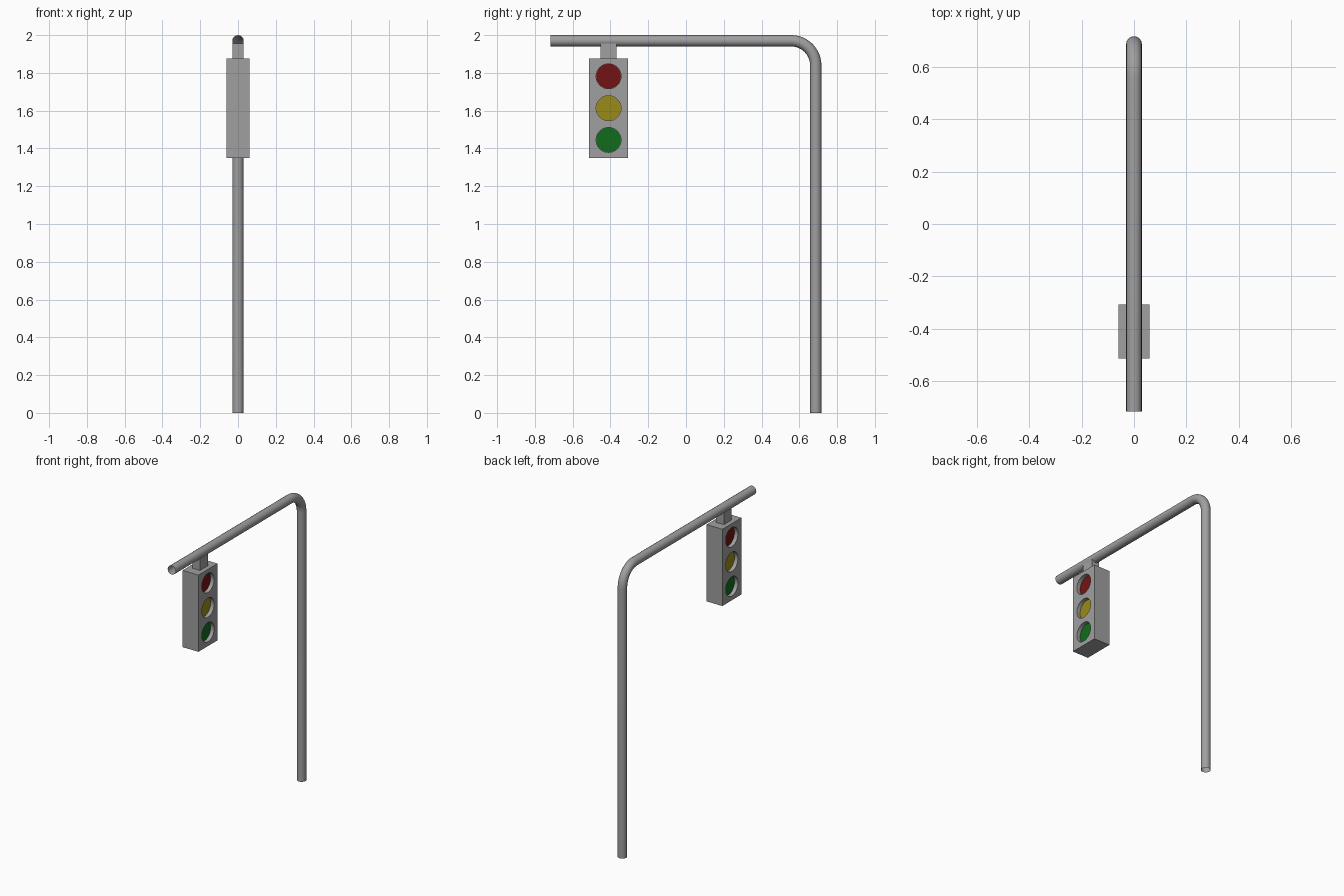
import bpy, math

if "Cube" in bpy.data.objects:
    bpy.data.objects.remove(bpy.data.objects["Cube"])

POLE_Y, ARM_Z, R, BEND = 0.687, 1.97, 0.03, 0.13
LIGHT_Y = -0.41


def material(name, rgb):
    mat = bpy.data.materials.new(name)
    mat.diffuse_color = (*rgb, 1)
    mat.use_nodes = True
    mat.node_tree.nodes["Principled BSDF"].inputs["Base Color"].default_value = mat.diffuse_color
    return mat


GREY = material("dark_grey", (0.35, 0.35, 0.35))


def box(name, center, size):
    bpy.ops.mesh.primitive_cube_add(size=1, location=center)
    ob = bpy.context.object
    ob.name = name
    ob.scale = size
    bpy.ops.object.transform_apply(location=False, rotation=False, scale=True)
    ob.data.materials.append(GREY)
    return ob


def x_cylinder(name, center, radius, depth, mat):
    bpy.ops.mesh.primitive_cylinder_add(vertices=32, radius=radius, depth=depth,
                                        location=center, rotation=(0, math.pi / 2, 0))
    ob = bpy.context.object
    ob.name = name
    ob.data.materials.append(mat)
    return ob


# pole: one bent open tube from the ground to the end of the arm
path = [(0, POLE_Y, 0)]
for i in range(13):
    a = math.pi / 2 * i / 12
    path.append((0, POLE_Y - BEND + BEND * math.cos(a), ARM_Z - BEND + BEND * math.sin(a)))
path.append((0, -0.717, ARM_Z))
curve = bpy.data.curves.new("pole", 'CURVE')
curve.dimensions = '3D'
curve.bevel_depth = R
curve.bevel_resolution = 6
spline = curve.splines.new('POLY')
spline.points.add(len(path) - 1)
for p, co in zip(spline.points, path):
    p.co = (*co, 1)
curve.materials.append(GREY)
pole = bpy.data.objects.new("pole", curve)
bpy.context.collection.objects.link(pole)
bpy.ops.object.select_all(action='DESELECT')
pole.select_set(True)
bpy.context.view_layer.objects.active = pole
bpy.ops.object.convert(target='MESH')
bpy.ops.object.shade_smooth_by_angle()

# hanger and signal housing
box("hanger", (0, LIGHT_Y, 1.91), (0.058, 0.085, 0.09))
housing = box("housing", (0, LIGHT_Y, 1.6125), (0.12, 0.206, 0.525))

# recessed lamps on both sides
lamps = [("red", 1.782, (0.17, 0.007, 0.006)),
         ("yellow", 1.613, (0.32, 0.26, 0.01)),
         ("green", 1.445, (0.005, 0.15, 0.012))]
for color, z, rgb in lamps:
    mat = material(color + "_glass", rgb)
    for side, s in (("right", 1), ("left", -1)):
        cutter = x_cylinder(f"{color}_{side}_cutter", (s * 0.06, LIGHT_Y, z), 0.066, 0.06, GREY)
        mod = housing.modifiers.new(cutter.name, 'BOOLEAN')
        mod.operation = 'DIFFERENCE'
        mod.solver = 'EXACT'
        mod.object = cutter
        bpy.context.view_layer.objects.active = housing
        bpy.ops.object.modifier_apply(modifier=mod.name)
        bpy.data.objects.remove(cutter)
        x_cylinder(f"{color}_{side}_lens", (s * 0.031, LIGHT_Y, z), 0.0655, 0.006, mat)
        bpy.ops.object.shade_smooth_by_angle()
